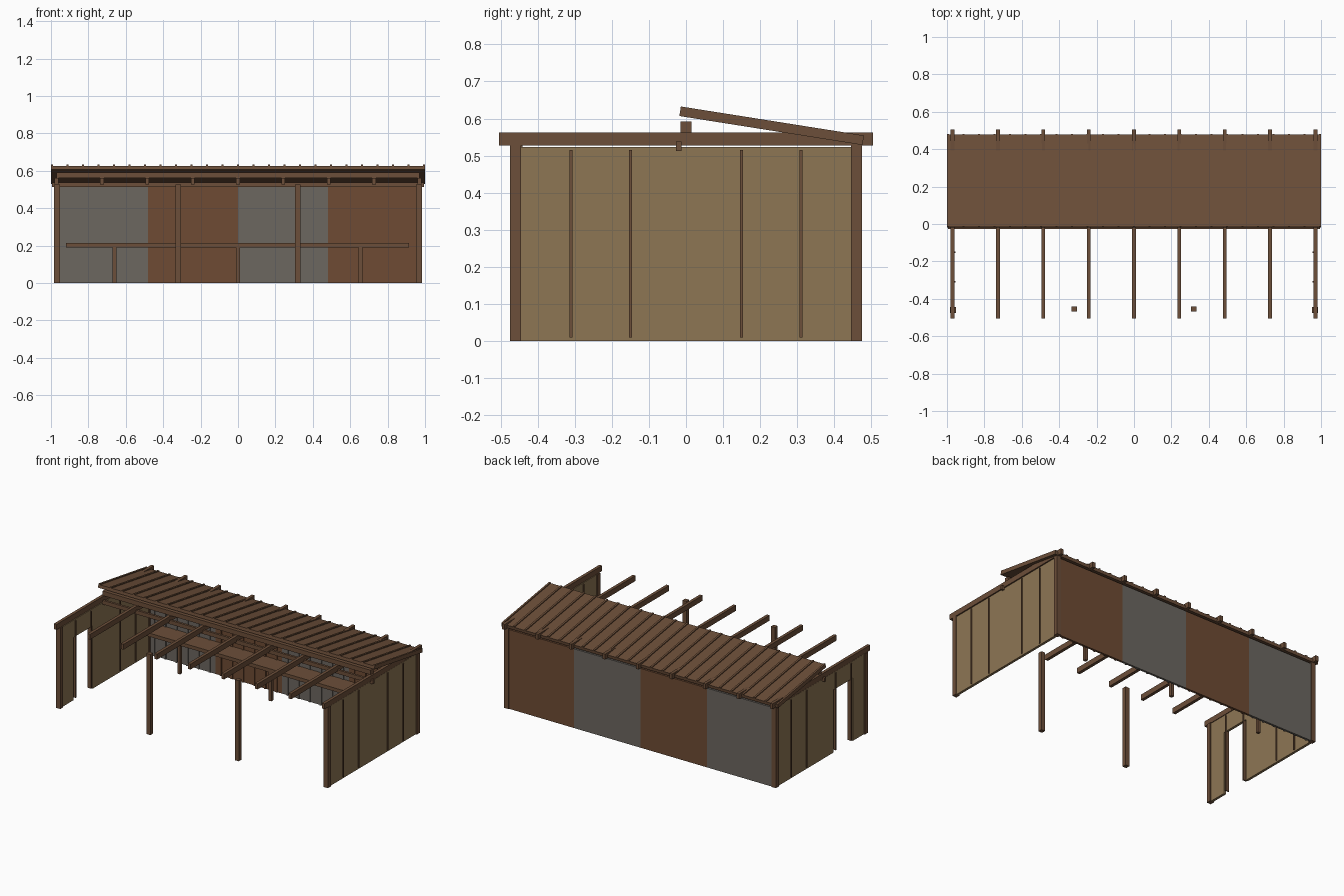
import bpy, bmesh, math
from mathutils import Matrix, Vector

cube = bpy.data.objects.get("Cube")
if cube:
    bpy.data.objects.remove(cube, do_unlink=True)


def material(name, rgb):
    m = bpy.data.materials.new(name)
    m.use_nodes = True
    m.diffuse_color = (*rgb, 1)
    m.node_tree.nodes["Principled BSDF"].inputs["Base Color"].default_value = (*rgb, 1)
    return m


WOOD = material("brown timber", (0.15, 0.077, 0.041))
TAN = material("tan board", (0.27, 0.18, 0.088))
GREY = material("grey sheet", (0.15, 0.135, 0.118))
RUST = material("rust brown sheet", (0.158, 0.071, 0.034))


def boxes(name, mat, spans, transform=None):
    """One object made of boxes, each given as x, y and z ranges."""
    bm = bmesh.new()
    for span in spans:
        centre = Vector([(a + b) / 2 for a, b in span])
        size = [b - a for a, b in span]
        bmesh.ops.create_cube(bm, size=1, matrix=Matrix.Translation(centre) @ Matrix.Diagonal((*size, 1)))
    mesh = bpy.data.meshes.new(name)
    bm.to_mesh(mesh)
    bm.free()
    mesh.materials.append(mat)
    ob = bpy.data.objects.new(name, mesh)
    bpy.context.scene.collection.objects.link(ob)
    if transform:
        ob.matrix_world = transform
    return ob


def around(c, width):
    return (c - width / 2, c + width / 2)


# Posts: four corners and two along the open front
TOP = 0.527
for x in (-0.968, 0.968):
    side = "left" if x > 0 else "right"
    for y, end in ((-0.46, "front"), (0.46, "back")):
        boxes(f"{end}_{side}_post", WOOD, [(around(x, 0.03), around(y, 0.03), (0, TOP))])
for x, side in ((-0.32, "right"), (0.32, "left")):
    boxes(f"middle_{side}_post", WOOD, [(around(x, 0.028), around(-0.455, 0.028), (0, TOP))])

# Rafters running front to back
for i in range(9):
    x = -0.97 + i * 0.2425
    boxes(f"rafter_{i + 1}", WOOD, [(around(x, 0.02), (-0.504, 0.504), (TOP, 0.562))])

# Cross beam below the rafters and purlin above them
boxes("cross_beam", WOOD, [((-0.995, 0.995), around(-0.02, 0.015), (0.512, 0.538))])
boxes("purlin", WOOD, [((-0.97, 0.97), around(0, 0.03), (0.562, 0.592))])

# Side walls, the right one with a doorway
WALL_TOP = 0.523
DOOR_FRONT, DOOR_BACK, DOOR_TOP = -0.33, -0.13, 0.41
left_x, right_x = around(0.968, 0.016), around(-0.968, 0.016)
boxes("left_wall", TAN, [(left_x, (-0.445, 0.445), (0, WALL_TOP))])
boxes("right_wall", TAN, [
    (right_x, (-0.445, DOOR_FRONT), (0, WALL_TOP)),
    (right_x, (DOOR_BACK, 0.445), (0, WALL_TOP)),
    (right_x, (DOOR_FRONT, DOOR_BACK), (DOOR_TOP, WALL_TOP)),
])
for x, side in ((-0.968, "right"), (0.968, "left")):
    boxes(f"{side}_wall_battens", WOOD,
          [(around(x, 0.026), around(y, 0.008), (0.01, 0.515)) for y in (-0.31, -0.15, 0.15, 0.31)])

# Back wall of four sheets in alternating colours, ribbed on the inside
PANEL = 0.4825
for i in range(4):
    x0 = -0.965 + i * PANEL
    spans = [((x0, x0 + PANEL), (0.456, 0.47), (0, 0.518))]
    spans += [(around(x0 + PANEL * (k + 0.5) / 6, 0.012), (0.45, 0.456), (0, 0.518)) for k in range(6)]
    boxes(f"back_panel_{i + 1}", RUST if i % 2 else GREY, spans)

# Sloping ribbed roof
slope = Matrix.Translation((0, 0.231, 0.5805)) @ Matrix.Rotation(math.radians(-9), 4, "X")
boxes("roof_sheet", WOOD, [((-1, 1), (-0.25, 0.25), (-0.013, 0.007))], slope)
boxes("roof_ribs", WOOD,
      [(around(-0.994 + i * 1.988 / 24, 0.012), (-0.25, 0.25), (0.007, 0.013)) for i in range(25)], slope)

# Long bench against the back wall
boxes("bench_top", WOOD, [((-0.92, 0.915), (0.325, 0.455), (0.19, 0.213))])
boxes("bench_legs", WOOD, [(around(x, 0.02), around(0.34, 0.02), (0, 0.19)) for x in (-0.66, 0, 0.655)])
